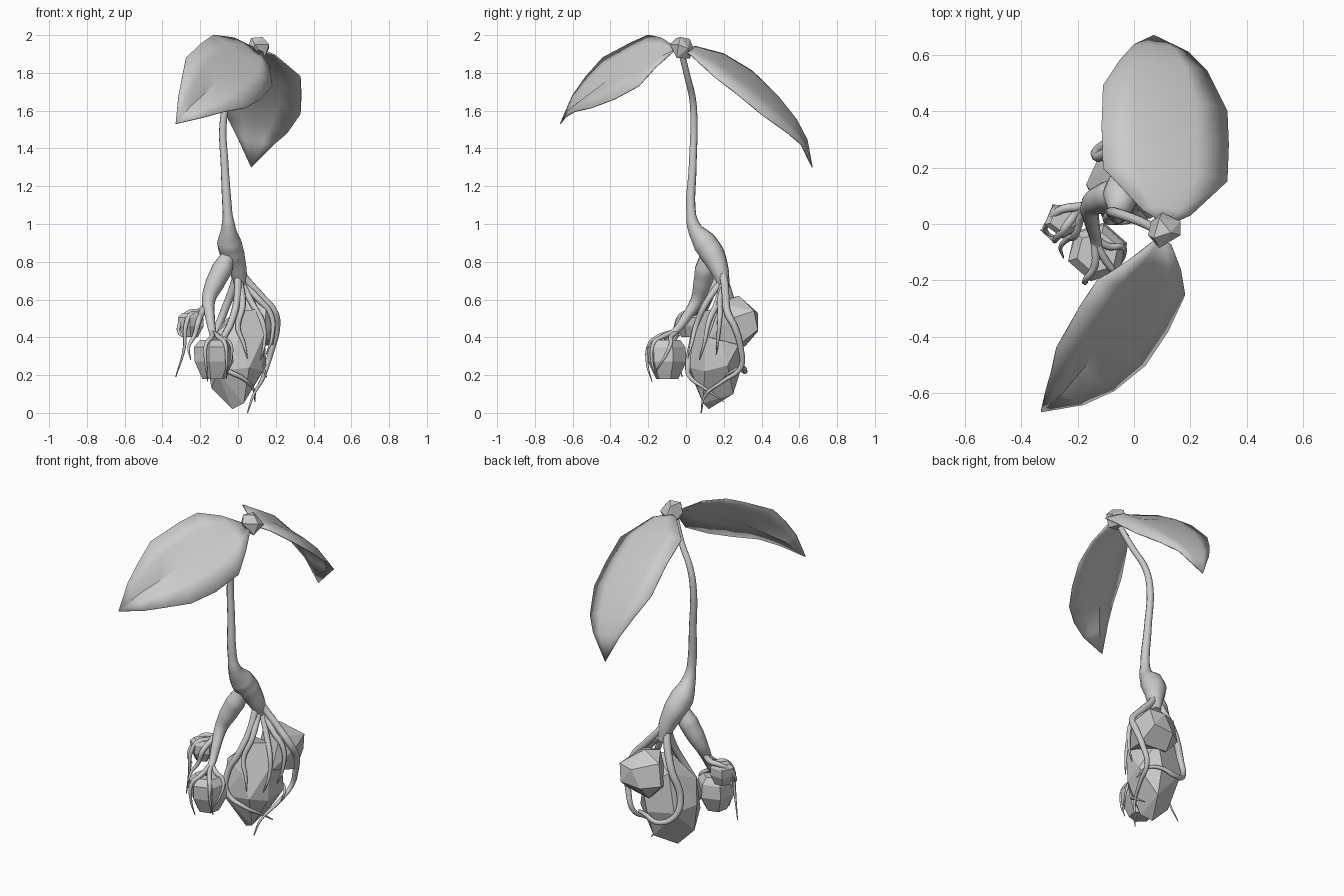
import bpy, bmesh, math, random
from mathutils import Vector

random.seed(4)


def finish(name, bm, smooth=None):
    bmesh.ops.recalc_face_normals(bm, faces=bm.faces)
    me = bpy.data.meshes.new(name)
    bm.to_mesh(me)
    bm.free()
    ob = bpy.data.objects.new(name, me)
    bpy.context.collection.objects.link(ob)
    if smooth:
        bpy.ops.object.select_all(action='DESELECT')
        ob.select_set(True)
        bpy.context.view_layer.objects.active = ob
        bpy.ops.object.shade_smooth_by_angle(angle=math.radians(smooth))
    return ob


def hull(name, pts):
    """Faceted stone: convex hull of a few points."""
    bm = bmesh.new()
    for p in pts:
        bm.verts.new(p)
    bmesh.ops.convex_hull(bm, input=bm.verts)
    loose = [v for v in bm.verts if not v.link_faces]
    bmesh.ops.delete(bm, geom=loose, context='VERTS')
    bmesh.ops.dissolve_limit(bm, angle_limit=math.radians(12), verts=bm.verts, edges=bm.edges)
    return finish(name, bm)


def ring_stone(name, c, size, sides, turn):
    """Faceted stone from three slightly irregular rings."""
    pts = []
    for h, r in ((-0.5, 0.6), (-0.05, 1.0), (0.32, 0.98), (0.5, 0.7)):
        for i in range(sides):
            a = turn + math.tau * i / sides
            k = r * random.uniform(0.95, 1.04) / 2
            pts.append((c[0] + size[0] * k * math.cos(a), c[1] + size[1] * k * math.sin(a),
                        c[2] + size[2] * h))
    return hull(name, pts)


def tube(name, pts, radii, sides_res=2):
    """Smooth tapered tube through the points."""
    cu = bpy.data.curves.new(name, 'CURVE')
    cu.dimensions = '3D'
    cu.bevel_depth = 1
    cu.bevel_resolution = sides_res
    cu.resolution_u = 6
    cu.use_fill_caps = True
    sp = cu.splines.new('BEZIER')
    sp.bezier_points.add(len(pts) - 1)
    for bp, p, r in zip(sp.bezier_points, pts, radii):
        bp.co = p
        bp.radius = r
        bp.handle_left_type = bp.handle_right_type = 'AUTO'
    ob = bpy.data.objects.new(name, cu)
    bpy.context.collection.objects.link(ob)
    bpy.ops.object.select_all(action='DESELECT')
    ob.select_set(True)
    bpy.context.view_layer.objects.active = ob
    bpy.ops.object.convert(target='MESH')
    bpy.ops.object.shade_smooth_by_angle(angle=math.radians(60))


def root(name, pts, r=0.016):
    n = len(pts) - 1
    tube(name, pts, [r * (1 - (i / n) ** 2 * 0.85) for i in range(n + 1)])


def leaf(name, left, mid, right, tip):
    """Leaf blade lofted from both edges and a slightly sunken midrib."""
    bm = bmesh.new()
    rows = []
    for l, m, r in zip(left, mid, right):
        l, m, r = Vector(l), Vector(m), Vector(r)
        n = (r - l).cross(Vector(tip) - m).normalized()
        n = n if n.z > 0 else -n
        b = n * 0.045 * (r - l).length
        m = m - n * 0.03 * (r - l).length
        rows.append([bm.verts.new(p) for p in (l, (l + m) / 2 + b, m, (m + r) / 2 + b, r)])
    for a, b in zip(rows, rows[1:]):
        for i in range(4):
            bm.faces.new((a[i], a[i + 1], b[i + 1], b[i]))
    t = bm.verts.new(tip)
    for i in range(4):
        bm.faces.new((rows[-1][i], rows[-1][i + 1], t))
    ob = finish(name, bm, 30)
    so = ob.modifiers.new('thickness', 'SOLIDIFY')
    so.thickness = 0.006
    so.offset = 0


# Leaves
leaf('back_leaf',
     [(.09, .01, 1.93), (.03, .05, 1.94), (-.11, .2, 1.9), (-.115, .35, 1.81), (-.11, .49, 1.67), (-.05, .58, 1.55), (0, .635, 1.45)],
     [(.11, .01, 1.92), (.125, .06, 1.92), (.11, .18, 1.875), (.105, .32, 1.79), (.1, .46, 1.67), (.09, .57, 1.55), (.08, .635, 1.44)],
     [(.13, .0, 1.91), (.2, .03, 1.89), (.33, .15, 1.78), (.335, .28, 1.68), (.33, .4, 1.58), (.26, .54, 1.48), (.19, .61, 1.42)],
     (.07, .668, 1.3))
leaf('front_leaf',
     [(.07, -.06, 1.94), (-.02, -.13, 1.985), (-.13, -.2, 2.0), (-.19, -.29, 1.96), (-.275, -.44, 1.88), (-.295, -.53, 1.78), (-.315, -.6, 1.68)],
     [(.1, -.06, 1.92), (.07, -.14, 1.91), (.03, -.21, 1.88), (-.02, -.3, 1.84), (-.1, -.42, 1.77), (-.18, -.52, 1.69), (-.25, -.6, 1.625)],
     [(.13, -.07, 1.91), (.165, -.16, 1.83), (.18, -.25, 1.73), (.12, -.38, 1.66), (.04, -.5, 1.615), (-.07, -.59, 1.595), (-.18, -.64, 1.565)],
     (-.33, -.665, 1.53))

# Bud joining the leaves
hull('bud', [(.07, -.05, 1.985), (.13, -.03, 1.99), (.09, .02, 1.98), (.05, -.04, 1.93), (.09, -.085, 1.95),
             (.165, -.04, 1.95), (.165, .01, 1.93), (.1, .04, 1.93), (.07, -.05, 1.89), (.14, -.05, 1.88),
             (.12, .02, 1.875), (.06, .01, 1.9)])

# Stem with swollen base
tube('stem',
     [(.09, -.025, 1.91), (.02, .01, 1.77), (-.05, .035, 1.66), (-.077, .042, 1.55), (-.07, .035, 1.3),
      (-.055, .028, 1.05), (-.05, .045, .98), (-.045, .1, .9), (-.03, .14, .84), (0, .18, .75), (.015, .205, .66)],
     [.016, .017, .018, .019, .021, .026, .038, .066, .066, .048, .026], 3)

# Side leg of the root stock
tube('root_leg',
     [(-.05, .11, .84), (-.085, .1, .76), (-.125, .085, .68), (-.155, .06, .6), (-.15, .01, .52),
      (-.135, -.06, .43), (-.125, -.12, .395)],
     [.035, .055, .05, .036, .027, .02, .016], 3)

# Stones
hull('big_stone_lower',
     [(-.03, .12, .02), (.03, .09, .05), (-.14, .12, .13), (.04, .25, .1), (-.11, .02, .22), (.06, .02, .24),
      (.13, .1, .22), (-.17, .14, .3), (-.11, .27, .28), (.05, .3, .26), (.15, .22, .25), (-.12, .07, .42),
      (0, .03, .38), (.14, .1, .42), (.02, .1, .54), (.11, .14, .55), (-.06, .25, .5), (.08, .3, .4)])
hull('big_stone_upper',
     [(.03, .2, .6), (.08, .28, .62), (.15, .18, .58), (.21, .24, .5), (.19, .36, .54), (.1, .38, .53),
      (-.03, .3, .57), (-.05, .31, .44), (.04, .38, .43), (.17, .38, .44), (.19, .28, .36), (.03, .31, .35),
      (.14, .12, .4), (-.02, .2, .4)])
ring_stone('medium_stone', (-.13, -.1, .283), (.215, .21, .205), 6, .3)
ring_stone('small_stone', (-.25, .015, .465), (.14, .13, .125), 5, .9)

# Roots gripping the big stone
for i, (r, pts) in enumerate([
    (.022, [(.0, .18, .77), (.04, .2, .71), (.12, .21, .62), (.195, .22, .53), (.205, .26, .45), (.18, .29, .34),
            (.15, .29, .24), (.125, .2, .17), (.08, .1, .09), (.05, .08, .0)]),
    (.022, [(.0, .18, .75), (-.03, .22, .65), (-.08, .25, .52), (-.13, .24, .38), (-.12, .27, .27),
            (-.03, .31, .22), (.06, .3, .24), (.13, .26, .23), (.15, .2, .19)]),
    (.02, [(0, .18, .74), (-.005, .12, .6), (-.04, .06, .47), (-.09, .03, .36), (-.08, .01, .25),
           (.03, .03, .18), (.08, .1, .13), (.09, .2, .06)]),
    (.018, [(.01, .19, .7), (.025, .1, .57), (.0, .05, .45), (.03, .03, .37), (.05, .01, .29)]),
    (.018, [(.02, .2, .69), (.08, .16, .57), (.13, .12, .48), (.14, .1, .38), (.12, .07, .28)]),
    (.018, [(.02, .21, .69), (.11, .18, .6), (.175, .18, .52), (.18, .17, .4), (.15, .16, .31)]),
]):
    root('big_stone_root_%d' % (i + 1), pts, r)

# Roots gripping the medium stone
for i, pts in enumerate([
    [(-.14, -.06, .43), (-.1, -.13, .4), (-.07, -.17, .37), (-.06, -.18, .27), (-.06, -.15, .18)],
    [(-.14, -.06, .43), (-.14, -.15, .4), (-.17, -.195, .36), (-.17, -.205, .26), (-.16, -.18, .165)],
    [(-.14, -.05, .43), (-.09, -.08, .4), (-.045, -.08, .37), (-.035, -.11, .3), (-.06, -.16, .22)],
]):
    root('medium_stone_root_%d' % (i + 1), pts, .014)

# Roots gripping the small stone
for i, pts in enumerate([
    [(-.155, .06, .59), (-.2, .04, .53), (-.25, -.02, .52), (-.275, -.05, .47), (-.285, -.055, .34), (-.33, -.02, .19)],
    [(-.155, .06, .58), (-.19, .02, .53), (-.21, -.04, .48), (-.23, -.05, .41), (-.26, -.08, .35), (-.25, -.12, .28)],
    [(-.155, .06, .59), (-.2, .06, .54), (-.26, .05, .53), (-.3, .01, .49), (-.31, -.03, .42), (-.27, -.05, .4)],
]):
    root('small_stone_root_%d' % (i + 1), pts, .017)
